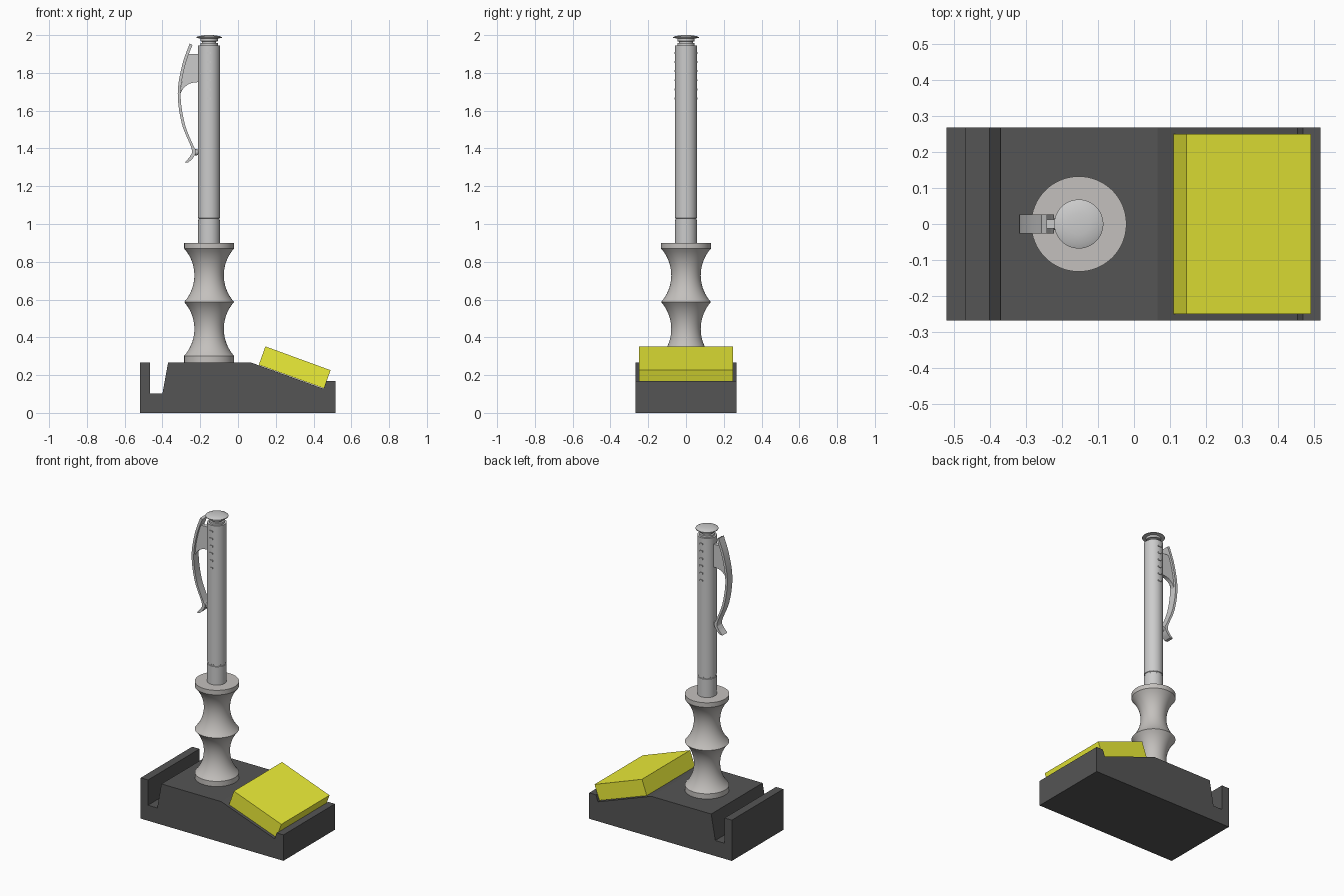
import bpy, bmesh, math

if "Cube" in bpy.data.objects:
    bpy.data.objects.remove(bpy.data.objects["Cube"])

AX = -0.153  # x of the pen and holder axis


def material(name, rgb):
    m = bpy.data.materials.new(name)
    m.diffuse_color = (*rgb, 1)
    m.use_nodes = True
    m.node_tree.nodes["Principled BSDF"].inputs["Base Color"].default_value = m.diffuse_color
    return m


def finish(bm, name, mat=None, smooth=False):
    bmesh.ops.recalc_face_normals(bm, faces=bm.faces)
    me = bpy.data.meshes.new(name)
    bm.to_mesh(me)
    bm.free()
    ob = bpy.data.objects.new(name, me)
    bpy.context.collection.objects.link(ob)
    if mat:
        me.materials.append(mat)
    if smooth:
        bpy.ops.object.select_all(action='DESELECT')
        ob.select_set(True)
        bpy.context.view_layer.objects.active = ob
        bpy.ops.object.shade_smooth_by_angle(angle=math.radians(30))
    return ob


def extrude(name, profile, half, mat=None, smooth=False):
    """Extrude an x-z outline from y = -half to y = half."""
    bm = bmesh.new()
    f = bm.faces.new([bm.verts.new((x, -half, z)) for x, z in profile])
    r = bmesh.ops.extrude_face_region(bm, geom=[f])
    vs = [g for g in r['geom'] if isinstance(g, bmesh.types.BMVert)]
    bmesh.ops.translate(bm, verts=vs, vec=(0, 2 * half, 0))
    return finish(bm, name, mat, smooth)


def lathe(name, profile, mat=None, n=64):
    """Revolve (radius, z) points around the pen axis."""
    bm = bmesh.new()
    rings = [[bm.verts.new((AX + r * math.cos(2 * math.pi * i / n),
                            r * math.sin(2 * math.pi * i / n), z)) for i in range(n)]
             for r, z in profile]
    for a, b in zip(rings, rings[1:]):
        for i in range(n):
            bm.faces.new((a[i], a[(i + 1) % n], b[(i + 1) % n], b[i]))
    bm.faces.new(rings[0])
    bm.faces.new(rings[-1])
    return finish(bm, name, mat, True)


def spline(pts, steps=8):
    """Catmull-Rom curve through the points."""
    p = [pts[0]] + pts + [pts[-1]]
    out = []
    for a, b, c, d in zip(p, p[1:], p[2:], p[3:]):
        for k in range(steps):
            t = k / steps
            out.append(tuple(0.5 * (2 * b[j] + (c[j] - a[j]) * t
                             + (2 * a[j] - 5 * b[j] + 4 * c[j] - d[j]) * t * t
                             + (3 * b[j] - a[j] - 3 * c[j] + d[j]) * t ** 3) for j in (0, 1)))
    return out + [pts[-1]]


def waist(z0, z1, r_end=0.132, r_mid=0.078, n=20):
    """Concave arc between two rims."""
    h, sag, mid = (z1 - z0) / 2, r_end - r_mid, (z0 + z1) / 2
    R = (h * h + sag * sag) / (2 * sag)
    zs = [z0 + (z1 - z0) * i / n for i in range(n + 1)]
    return [(r_mid + R - math.sqrt(R * R - (z - mid) ** 2), z) for z in zs]


dark = material("dark_plastic", (0.09, 0.09, 0.09))
yellow = material("yellow_paper", (0.85, 0.86, 0.04))
warm = material("warm_grey", (0.55, 0.53, 0.51))

# Base with card slot on the left and sloped note tray on the right
extrude("base", [(-0.52, 0), (0.517, 0), (0.517, 0.17), (0.468, 0.17), (0.453, 0.128),
                 (0.065, 0.268), (-0.37, 0.268), (-0.4, 0.102), (-0.467, 0.102),
                 (-0.467, 0.268), (-0.52, 0.268)], 0.267, dark)

# Sticky note block
extrude("note_block", [(0.11, 0.254), (0.455, 0.13), (0.49, 0.226), (0.145, 0.352)], 0.25, yellow)

# Turned pen holder
lathe("pen_holder", [(0.132, 0.265)] + waist(0.302, 0.587)
      + waist(0.587, 0.87)[1:] + [(0.132, 0.9)], warm)

# Pen barrel with groove
lathe("pen_barrel", [(0.058, 0.86), (0.058, 1.02), (0.055, 1.022), (0.055, 1.03),
                     (0.058, 1.032), (0.058, 1.945)])

# Push button: collar, neck and domed knob
lathe("pen_button", [(0.046, 1.94), (0.046, 1.957), (0.037, 1.959), (0.037, 1.966),
                     (0.046, 1.968), (0.046, 1.982), (0.068, 1.985), (0.068, 1.989),
                     (0.055, 1.995), (0.03, 1.999), (0.01, 2.0)])

# Curved clip strip
outer = spline([(-0.256, 1.955), (-0.296, 1.84), (-0.319, 1.69), (-0.297, 1.53),
                (-0.246, 1.40), (-0.253, 1.36), (-0.283, 1.325)])
inner = spline([(-0.264, 1.325), (-0.238, 1.35), (-0.222, 1.385), (-0.238, 1.418),
                (-0.283, 1.535), (-0.304, 1.69), (-0.28, 1.84), (-0.241, 1.948)])
extrude("pen_clip", outer + inner, 0.026, smooth=True)

# Web joining the clip to the barrel
web = spline([(-0.305, 1.69), (-0.285, 1.722), (-0.25, 1.745), (-0.2, 1.752)])
extrude("clip_web", web + [(-0.2, 1.9), (-0.265, 1.9), (-0.288, 1.83)], 0.012, smooth=True)

# Clip contact bump
bm = bmesh.new()
bmesh.ops.create_uvsphere(bm, u_segments=16, v_segments=10, radius=0.017)
bmesh.ops.translate(bm, verts=bm.verts, vec=(-0.222, 0, 1.38))
finish(bm, "clip_bump", smooth=True)

# Small grip ribs on both sides of the barrel
bm = bmesh.new()
for side in (-1, 1):
    for k in range(6):
        vs = bmesh.ops.create_cube(bm, size=1)['verts']
        bmesh.ops.scale(bm, verts=vs, vec=(0.022, 0.012, 0.01))
        bmesh.ops.translate(bm, verts=vs, vec=(AX, side * 0.056, 1.665 + 0.048 * k))
finish(bm, "grip_ribs")
